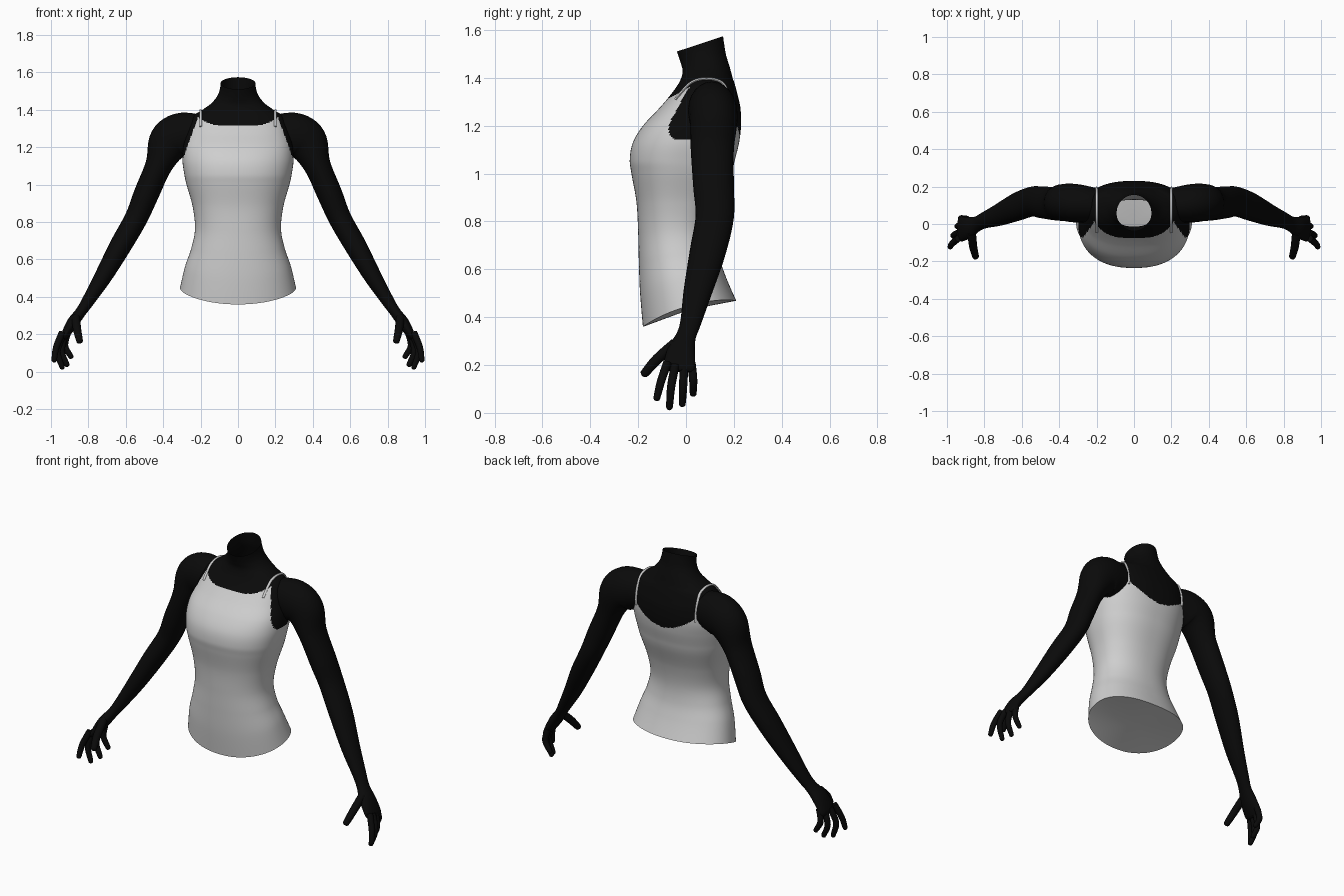
import bpy, bmesh, math
from mathutils import Vector
from mathutils.bvhtree import BVHTree

if "Cube" in bpy.data.objects:
    bpy.data.objects.remove(bpy.data.objects["Cube"])


def material(name, c):
    m = bpy.data.materials.new(name)
    m.diffuse_color = (c, c, c, 1)
    m.use_nodes = True
    m.node_tree.nodes["Principled BSDF"].inputs["Base Color"].default_value = m.diffuse_color
    return m


CLOTH = material("light_grey_cloth", 0.62)
SKIN = material("black_skin", 0.003)


def spline(keys, steps):
    """Smooth interpolation through rows of numbers."""
    out = []
    n = len(keys)
    for i in range(n - 1):
        a, b, c, d = (keys[max(0, min(n - 1, i + k))] for k in (-1, 0, 1, 2))
        for s in range(steps):
            t = s / steps
            out.append([0.5 * (2 * q + (r - p) * t + (2 * p - 5 * q + 4 * r - u) * t * t
                               + (3 * q - p - 3 * r + u) * t ** 3)
                        for p, q, r, u in zip(a, b, c, d)])
    out.append(list(keys[-1]))
    return out


def skin_rings(bm, rings, cap_start=True, cap_end=True):
    """Join rings of points into a tube, with fan caps."""
    vs = [[bm.verts.new(p) for p in r] for r in rings]
    n = len(vs[0])
    for a, b in zip(vs, vs[1:]):
        for i in range(n):
            j = (i + 1) % n
            bm.faces.new((a[i], a[j], b[j], b[i]))
    for use, ring in ((cap_start, vs[0]), (cap_end, vs[-1])):
        if use:
            c = bm.verts.new(sum((v.co for v in ring), Vector()) / n)
            for i in range(n):
                bm.faces.new((c, ring[i], ring[(i + 1) % n]))


def tube(bm, keys, ref, steps=5, sides=20):
    """Oval tube; rows are x, y, z, radius across, radius along ref."""
    rows = spline(keys, steps)
    pts = [Vector(r[:3]) for r in rows]
    rings = []
    for i, r in enumerate(rows):
        d = (pts[min(i + 1, len(pts) - 1)] - pts[max(i - 1, 0)]).normalized()
        u = (ref - d * ref.dot(d)).normalized()
        w = d.cross(u)
        rings.append([pts[i] + w * r[3] * math.cos(a) + u * r[4] * math.sin(a)
                      for a in (2 * math.pi * k / sides for k in range(sides))])
    skin_rings(bm, rings)


def finish(name, bm, mats, mirror=False):
    bmesh.ops.recalc_face_normals(bm, faces=bm.faces)
    me = bpy.data.meshes.new(name)
    bm.to_mesh(me)
    bm.free()
    ob = bpy.data.objects.new(name, me)
    bpy.context.collection.objects.link(ob)
    for m in mats:
        me.materials.append(m)
    bpy.ops.object.select_all(action='DESELECT')
    ob.select_set(True)
    bpy.context.view_layer.objects.active = ob
    bpy.ops.object.shade_smooth_by_angle(angle=math.radians(50))
    if mirror:
        ob.modifiers.new("mirror", 'MIRROR')
    return ob


# Torso and open neck: height, half width, front y, back y, tilt, squareness
TORSO = [
    (0.41, .31, -.18, .21, .28, 2.2), (0.54, .283, -.192, .165, .2, 2.2),
    (0.65, .25, -.197, .137, .1, 2.2), (0.76, .23, -.2, .13, .03, 2.2),
    (0.88, .242, -.207, .15, 0, 2.3), (1.0, .275, -.228, .19, 0, 2.3),
    (1.06, .288, -.235, .205, 0, 2.3), (1.13, .297, -.222, .222, 0, 2.3),
    (1.2, .293, -.18, .23, 0, 2.4), (1.27, .275, -.115, .228, 0, 2.4),
    (1.32, .26, -.072, .218, 0, 2.4), (1.37, .235, -.035, .205, 0, 2.3),
    (1.4, .19, -.02, .195, 0, 2.2), (1.43, .14, -.014, .183, .08, 2.1),
    (1.46, .11, -.02, .168, .2, 2), (1.49, .097, -.028, .16, .3, 2),
    (1.523, .093, -.038, .155, .33, 2)]


def torso_ring(row, sides=160):
    z, w, yf, yb, tilt, e = row
    mid, half = (yf + yb) / 2, (yb - yf) / 2
    ring = []
    for k in range(sides):
        a = 2 * math.pi * k / sides
        c, s = math.cos(a), math.sin(a)
        x = math.copysign(abs(c) ** (2 / e), c)
        y = mid + half * math.copysign(abs(s) ** (2 / e), s)
        side_lift = tilt * .12 * x * x if z < 1 else 0
        ring.append(Vector((w * x, y, z + tilt * y + side_lift)))
    return ring


def is_cloth(p):
    """Neckline and armholes of the top."""
    x, z = abs(p.x), p.z
    if z < 1.14:
        return True
    if p.y < .08:
        return z < 1.315 + .03 * (x / .19) ** 4 and x < .29 - (z - 1.15) * .36
    return z < 1.15 + .09 * (x / .2) ** 2 and x < .21 + (1.24 - z) * .8


bm = bmesh.new()
skin_rings(bm, [torso_ring(r) for r in spline(TORSO, 12)], cap_end=False)
for f in bm.faces:
    f.material_index = 0 if is_cloth(f.calc_center_median()) else 1
surface = BVHTree.FromBMesh(bm)
finish("torso_with_top", bm, [CLOTH, SKIN])

# Thin shoulder straps laid over the torso surface
bm = bmesh.new()
path = []
start = Vector((.2, .1, 1.22))
for k in range(25):
    a = math.radians(32 + 148 * k / 24)
    d = Vector((0, -math.cos(a), math.sin(a)))
    hit = surface.ray_cast(start, d)[0]
    if hit:
        p = hit + d * .003
        path.append((p.x, p.y, p.z, .006, .007))
tube(bm, path, Vector((1, 0, 0)), steps=2, sides=8)
finish("shoulder_straps", bm, [CLOTH], mirror=True)

# Arms from shoulder to palm
Y = Vector((0, 1, 0))
bm = bmesh.new()
tube(bm, [
    (.20, .10, 1.27, .105, .09), (.30, .11, 1.262, .122, .102),
    (.37, .115, 1.22, .112, .10), (.425, .11, 1.10, .072, .09),
    (.49, .115, .95, .067, .085), (.545, .12, .82, .061, .08),
    (.63, .09, .67, .058, .075), (.72, .05, .51, .047, .06),
    (.80, .02, .38, .034, .044), (.84, 0, .32, .029, .042),
    (.885, -.02, .26, .031, .058), (.925, -.028, .195, .021, .066),
    (.933, -.03, .175, .012, .055)], Y, steps=6, sides=24)
finish("arms", bm, [SKIN], mirror=True)

# Fingers and thumb: base, knuckle, tip
FINGERS = [
    ((.94, -.078, .21), (.972, -.105, .13), (.985, -.125, .05)),
    ((.935, -.045, .20), (.965, -.062, .11), (.937, -.07, .012)),
    ((.925, -.008, .20), (.943, -.012, .11), (.91, -.016, .026)),
    ((.91, .022, .21), (.925, .03, .14), (.888, .03, .07)),
    ((.868, -.045, .29), (.86, -.12, .225), (.845, -.182, .155))]
bm = bmesh.new()
for base, knuckle, tip in FINGERS:
    b, k, t = Vector(base), Vector(knuckle), Vector(tip)
    r = .023 if base[2] > .25 else .018
    tube(bm, [(*b, r, r), (*k, r * .95, r * .95), (*k.lerp(t, .8), r * .8, r * .8),
              (*k.lerp(t, .95), r * .6, r * .6), (*t, r * .2, r * .2)],
         Y if base[2] < .25 else Vector((1, 0, 0)), steps=4, sides=12)
finish("fingers", bm, [SKIN], mirror=True)
